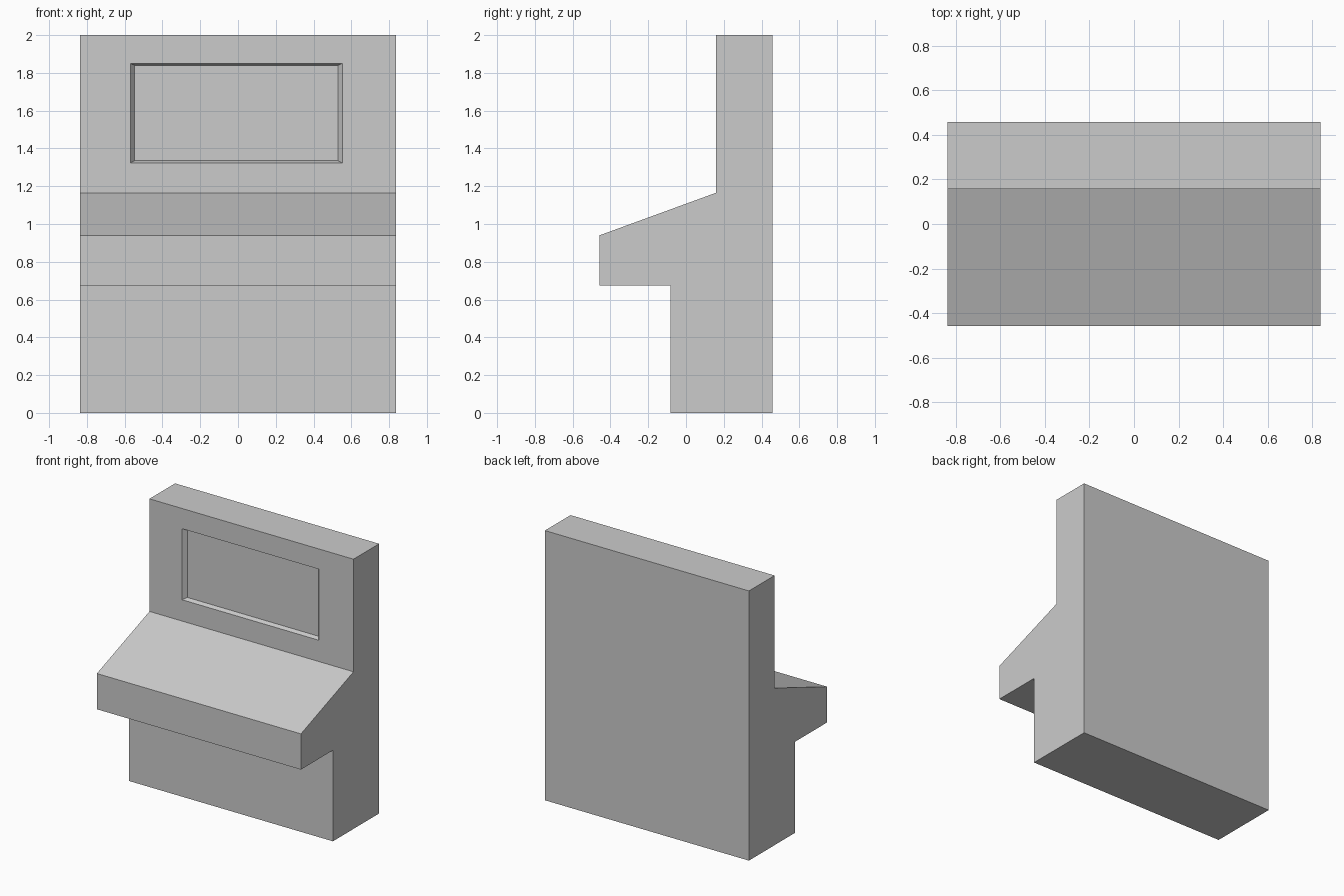
import bpy

if "Cube" in bpy.data.objects:
    bpy.data.objects.remove(bpy.data.objects["Cube"])

HALF_W = 0.837
RECESS = 0.03


def loft(name, ring_a, ring_b):
    """Closed solid joining two matching rings of points."""
    n = len(ring_a)
    faces = [tuple(range(n)), tuple(range(2 * n - 1, n - 1, -1))]
    faces += [(i, i + n, (i + 1) % n + n, (i + 1) % n) for i in range(n)]
    mesh = bpy.data.meshes.new(name)
    mesh.from_pydata(ring_a + ring_b, [], faces)
    obj = bpy.data.objects.new(name, mesh)
    bpy.context.collection.objects.link(obj)
    bpy.context.view_layer.objects.active = obj
    obj.select_set(True)
    bpy.ops.object.mode_set(mode='EDIT')
    bpy.ops.mesh.select_all(action='SELECT')
    bpy.ops.mesh.normals_make_consistent(inside=False)
    bpy.ops.object.mode_set(mode='OBJECT')
    obj.select_set(False)
    return obj


def rect(x0, x1, z0, z1, y):
    return [(x0, y, z0), (x1, y, z0), (x1, y, z1), (x0, y, z1)]


# Console body: side profile (y, z) extruded across the width
profile = [(0.458, 0), (0.458, 2), (0.158, 2), (0.158, 1.165),
           (-0.458, 0.94), (-0.458, 0.675), (-0.083, 0.675), (-0.083, 0)]
body = loft("console_body",
            [(-HALF_W, y, z) for y, z in profile],
            [(HALF_W, y, z) for y, z in profile])

# Tapered cutter for the shallow screen recess, continued in front of the face
front, back = (-0.57, 0.552, 1.323, 1.85), (-0.547, 0.53, 1.335, 1.84)
outer = [2 * f - b for f, b in zip(front, back)]
cutter = loft("screen_cutter",
              rect(*outer, 0.158 - RECESS),
              rect(*back, 0.158 + RECESS))
cutter.hide_render = True
cutter.display_type = 'WIRE'

# Screen recess
cut = body.modifiers.new("screen_recess", 'BOOLEAN')
cut.operation = 'DIFFERENCE'
cut.solver = 'EXACT'
cut.object = cutter
